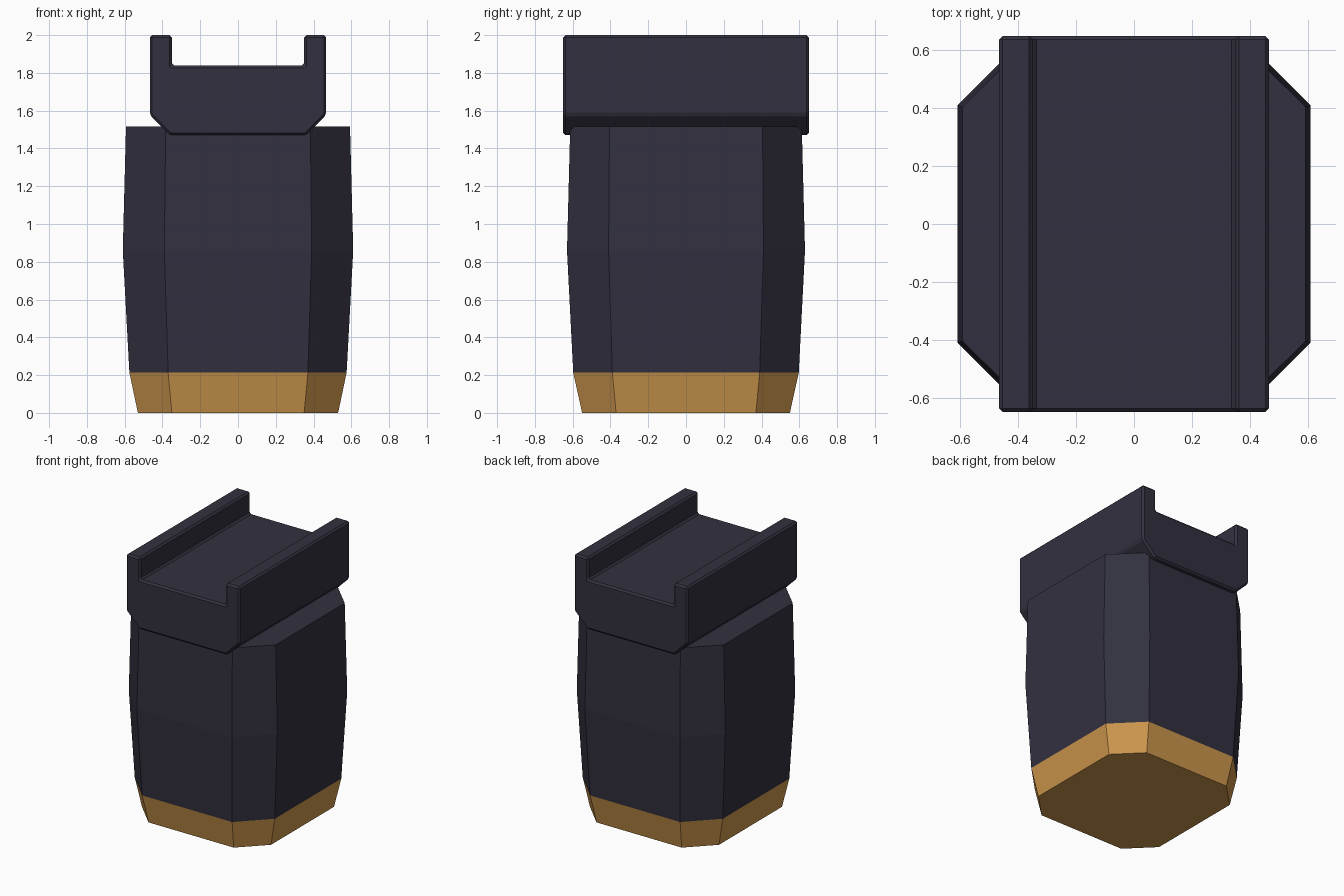
import bpy
import bmesh

cube = bpy.data.objects.get("Cube")
if cube:
    bpy.data.objects.remove(cube, do_unlink=True)


def make_material(name, rgb):
    mat = bpy.data.materials.new(name)
    mat.use_nodes = True
    mat.diffuse_color = (*rgb, 1)
    mat.node_tree.nodes["Principled BSDF"].inputs["Base Color"].default_value = (*rgb, 1)
    return mat


def loft(name, rings, mat):
    """Skin a closed solid over equal-sized rings of points."""
    bm = bmesh.new()
    loops = [[bm.verts.new(p) for p in ring] for ring in rings]
    n = len(loops[0])
    for low, high in zip(loops, loops[1:]):
        for i in range(n):
            j = (i + 1) % n
            bm.faces.new((low[i], low[j], high[j], high[i]))
    bm.faces.new(loops[0][::-1])
    bm.faces.new(loops[-1])
    bmesh.ops.recalc_face_normals(bm, faces=bm.faces)
    mesh = bpy.data.meshes.new(name)
    bm.to_mesh(mesh)
    bm.free()
    mesh.materials.append(mat)
    obj = bpy.data.objects.new(name, mesh)
    bpy.context.collection.objects.link(obj)
    return obj


def octagon(z, hx, hy, fx, fy):
    """Chamfered rectangle: outer half sizes hx, hy and flat half widths fx, fy."""
    quarter = [(hx, fy), (fx, hy)]
    half = quarter + [(-x, y) for x, y in quarter[::-1]]
    return [(x, y, z) for x, y in half + [(-x, -y) for x, y in half]]


dark = make_material("dark slate", (0.032, 0.030, 0.050))
gold = make_material("golden tan", (0.60, 0.305, 0.073))

# Tapered foot and bulging eight-sided body
foot_top = octagon(0.213, 0.575, 0.597, 0.37, 0.39)
loft("foot", [octagon(0, 0.53, 0.55, 0.35, 0.37), foot_top], gold)
loft("body", [foot_top,
              octagon(0.86, 0.61, 0.63, 0.39, 0.41),
              octagon(1.515, 0.593, 0.613, 0.383, 0.405)], dark)

# Channel-shaped cap running front to back with two raised rails
side = [(0.36, 1.47), (0.467, 1.577), (0.467, 2.0), (0.35, 2.0), (0.35, 1.838)]
profile = side + [(-x, z) for x, z in side[::-1]]
cap = loft("channel_cap", [[(x, y, z) for x, z in profile] for y in (-0.65, 0.65)], dark)
bevel = cap.modifiers.new("edge bevel", "BEVEL")
bevel.width = 0.013
bevel.segments = 1
bevel.limit_method = "ANGLE"
